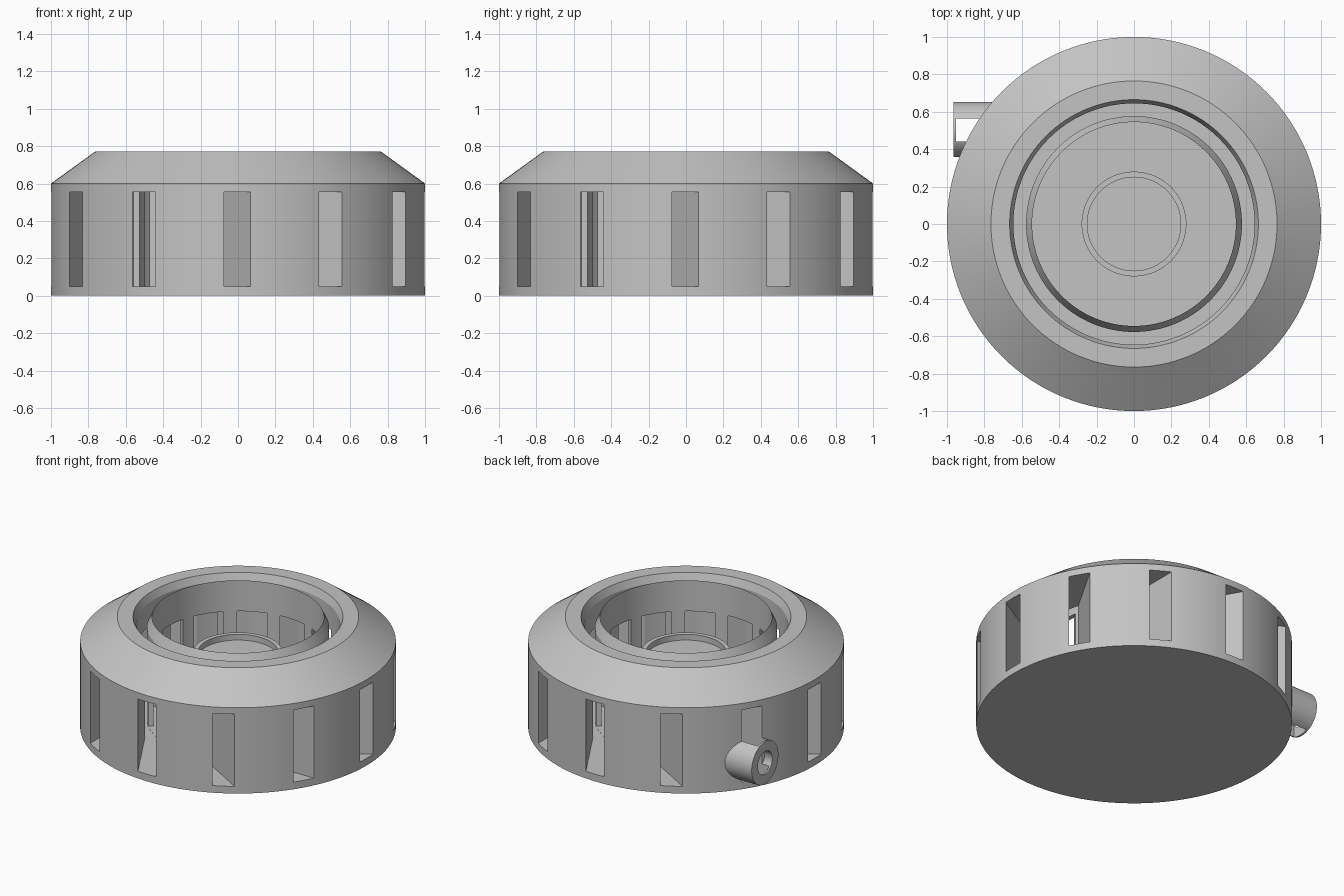
import bpy, bmesh, math
from mathutils import Matrix, Vector

cube = bpy.data.objects.get("Cube")
if cube:
    bpy.data.objects.remove(cube, do_unlink=True)

grey = bpy.data.materials.new("plain grey")
grey.use_nodes = True
grey.diffuse_color = (0.55, 0.55, 0.55, 1)
grey.node_tree.nodes["Principled BSDF"].inputs["Base Color"].default_value = (0.55, 0.55, 0.55, 1)


def make_object(name, bm):
    bmesh.ops.remove_doubles(bm, verts=bm.verts, dist=0.0001)
    bmesh.ops.recalc_face_normals(bm, faces=bm.faces)
    mesh = bpy.data.meshes.new(name)
    bm.to_mesh(mesh)
    bm.free()
    mesh.materials.append(grey)
    obj = bpy.data.objects.new(name, mesh)
    bpy.context.collection.objects.link(obj)
    return obj


def lathe(name, profile, steps, closed=False):
    """Turn a (radius, height) profile around z."""
    bm = bmesh.new()
    verts = [bm.verts.new((r, 0, z)) for r, z in profile]
    edges = [bm.edges.new(pair) for pair in zip(verts, verts[1:])]
    if closed:
        edges.append(bm.edges.new((verts[-1], verts[0])))
    bmesh.ops.spin(bm, geom=verts + edges, cent=(0, 0, 0), axis=(0, 0, 1),
                   angle=math.tau, steps=steps, use_duplicate=False)
    return make_object(name, bm)


def add_box(bm, low, high, turn):
    size = Vector(high) - Vector(low)
    middle = (Vector(high) + Vector(low)) / 2
    bmesh.ops.create_cube(bm, size=1, matrix=Matrix.Rotation(turn, 4, "Z")
                          @ Matrix.Translation(middle) @ Matrix.Diagonal((*size, 1)))


def cut_and_smooth(obj, cutter):
    mod = obj.modifiers.new("slots", "BOOLEAN")
    mod.operation = "DIFFERENCE"
    mod.solver = "EXACT"
    mod.use_self = True
    mod.object = cutter
    bpy.ops.object.select_all(action="DESELECT")
    obj.select_set(True)
    bpy.context.view_layer.objects.active = obj
    bpy.ops.object.modifier_apply(modifier=mod.name)
    bpy.ops.object.shade_smooth_by_angle(angle=math.radians(20))


# Housing: outer wall, bevelled rim, ring groove, inner ring and centre post
FLOOR = 0.049
housing = lathe("swirl_housing", [
    (0, 0), (1, 0), (1, 0.6), (0.765, 0.77),
    (0.665, 0.77), (0.645, 0.72), (0.645, FLOOR),
    (0.577, FLOOR), (0.577, 0.70), (0.545, 0.77), (0.545, FLOOR),
    (0.28, FLOOR), (0.28, 0.53), (0.25, 0.53), (0.25, 0.49), (0, 0.49)], 128)

# Inlet tube, lying along x
tube = lathe("inlet_tube", [(0.08, 0), (0.148, 0), (0.148, 0.24), (0.08, 0.24)], 48, closed=True)
tube.data.transform(Matrix.Translation((-0.965, 0.505, 0.2)) @ Matrix.Rotation(math.pi / 2, 4, "Y"))

# Twelve slanted slots that pass the outer wall and the inner ring
bm = bmesh.new()
for i in range(12):
    add_box(bm, (-0.953, 0.442, 0.05), (-0.14, 0.564, 0.555), i * math.tau / 12)
slots = make_object("slot_cutter", bm)
slots.hide_render = True

for part in (housing, tube):
    cut_and_smooth(part, slots)
bpy.data.objects.remove(slots, do_unlink=True)
